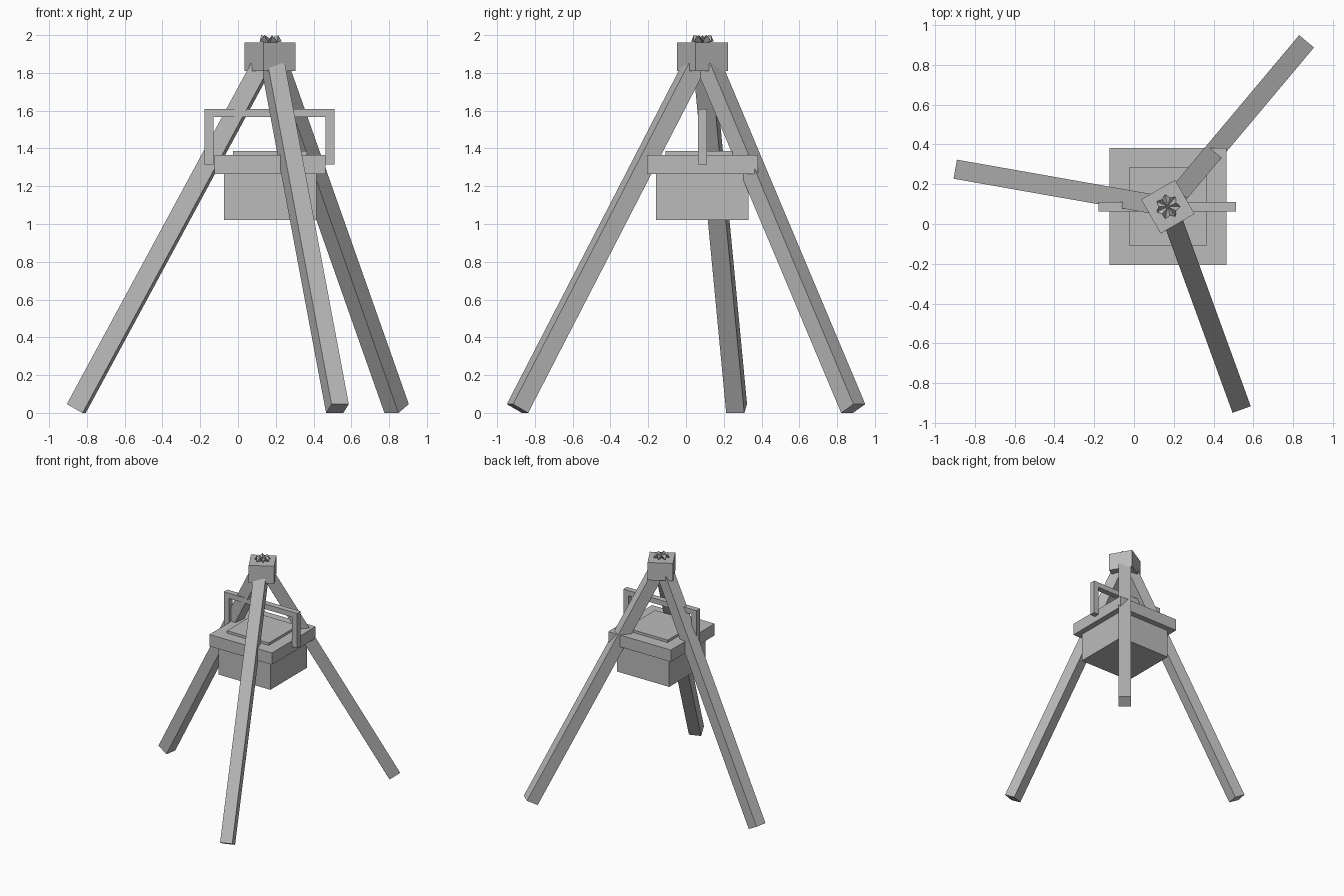
import bpy
import bmesh
from math import radians, atan2, hypot, cos, sin, tau
from mathutils import Vector

old = bpy.data.objects.get("Cube")
if old:
    bpy.data.objects.remove(old, do_unlink=True)

grey = bpy.data.materials.new("plain_grey")
grey.use_nodes = True
colour = (0.5, 0.5, 0.5, 1)
grey.diffuse_color = colour
grey.node_tree.nodes["Principled BSDF"].inputs["Base Color"].default_value = colour

CX, CY = 0.17, 0.087  # shared vertical axis of the hanging parts


def add_object(name, bm):
    bmesh.ops.recalc_face_normals(bm, faces=bm.faces)
    mesh = bpy.data.meshes.new(name)
    bm.to_mesh(mesh)
    bm.free()
    mesh.materials.append(grey)
    obj = bpy.data.objects.new(name, mesh)
    bpy.context.collection.objects.link(obj)
    return obj


def box(name, centre, size, rotation=(0, 0, 0)):
    bm = bmesh.new()
    bmesh.ops.create_cube(bm, size=1)
    bmesh.ops.scale(bm, vec=size, verts=bm.verts)
    obj = add_object(name, bm)
    obj.location = centre
    obj.rotation_euler = rotation
    return obj


def slab(name, width, low, high, turn=0):
    return box(name, (CX, CY, (low + high) / 2), (width, width, high - low), (0, 0, turn))


# Three splayed legs meeting under the top block
THICK = 0.097
top_r, top_z, foot_r, foot_z = 0.052, 1.827, 1.042, 0.023
run, rise = foot_r - top_r, top_z - foot_z
mid_r, mid_z = (top_r + foot_r) / 2, (top_z + foot_z) / 2
for name, degrees in (("front_leg", -70), ("back_leg", 50), ("right_leg", 170)):
    a = radians(degrees)
    box(name, (CX + mid_r * cos(a), CY + mid_r * sin(a), mid_z),
        (THICK, THICK, hypot(run, rise)), (0, -atan2(run, rise), a))

# Top block joining the legs
slab("top_block", 0.197, 1.81, 1.96, radians(30))

# Hanging container with rim and lid
slab("container", 0.49, 1.02, 1.27)
slab("container_rim", 0.588, 1.265, 1.365)
slab("container_lid", 0.392, 1.36, 1.386)

# Square-section handle
for side, name in ((-1, "right_handle_post"), (1, "left_handle_post")):
    box(name, (CX - 0.003 + side * 0.321, CY, 1.4625), (0.048, 0.048, 0.295))
box("handle_bar", (CX - 0.003, CY, 1.588), (0.69, 0.048, 0.044))

# Faceted knot on top: raised and lowered points around a sunken middle
bm = bmesh.new()
count = 14
ring = []
for i in range(count):
    r, z = ((0.062, 1.966), (0.047, 2.0))[i % 2]
    a = tau * i / count
    ring.append(bm.verts.new((CX + r * cos(a), CY + r * sin(a), z)))
middle = bm.verts.new((CX, CY, 1.982))
base = bm.verts.new((CX, CY, 1.955))
for i, v in enumerate(ring):
    following = ring[(i + 1) % count]
    bm.faces.new((middle, v, following))
    bm.faces.new((base, following, v))
add_object("top_knot", bm)
